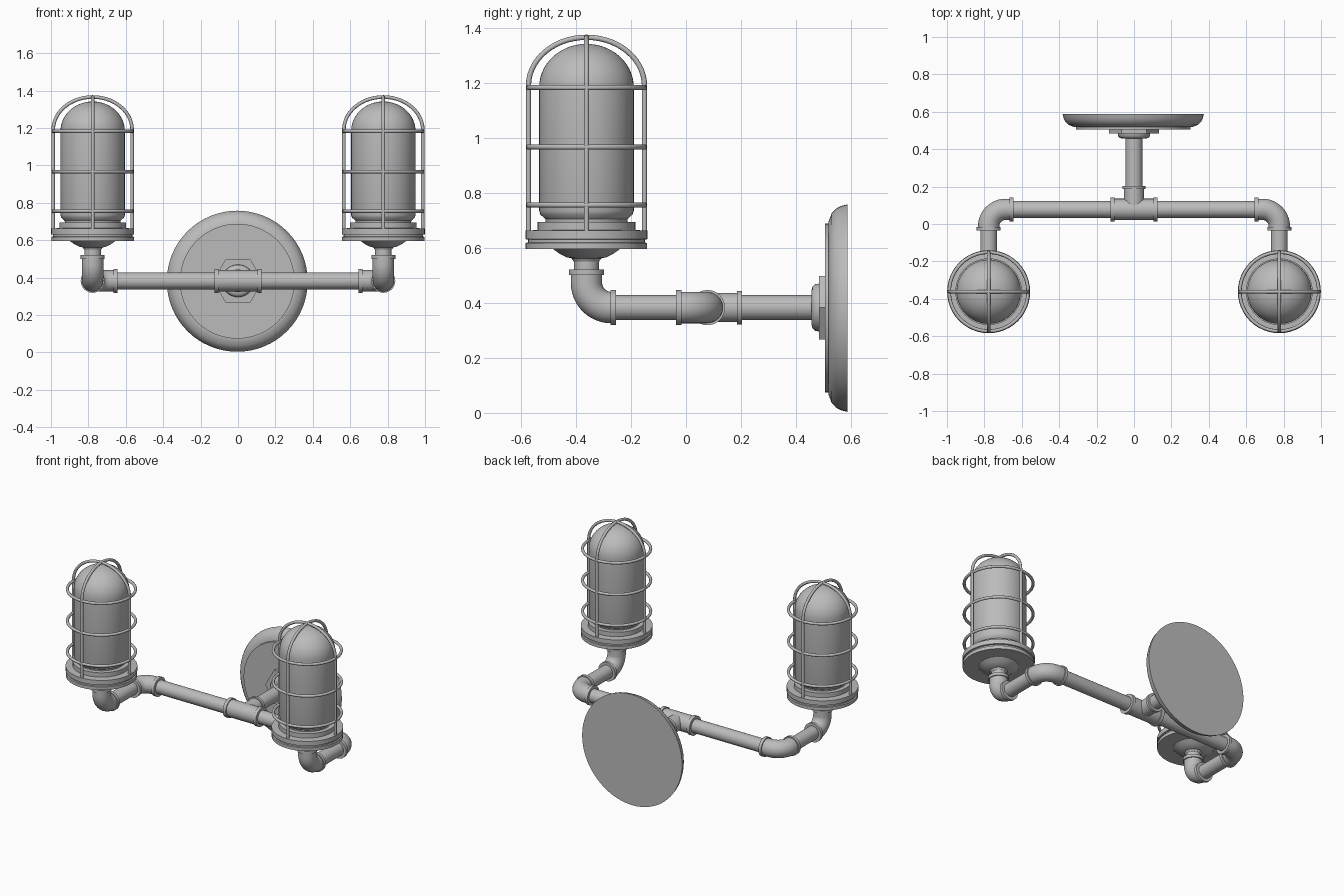
import bpy, bmesh, math
from mathutils import Vector, Matrix

if "Cube" in bpy.data.objects:
    bpy.data.objects.remove(bpy.data.objects["Cube"])

metal = bpy.data.materials.new("grey metal")
metal.diffuse_color = (0.5, 0.5, 0.5, 1)
metal.use_nodes = True
metal.node_tree.nodes["Principled BSDF"].inputs["Base Color"].default_value = metal.diffuse_color

PIPE_Z, PIPE_Y = 0.383, 0.078
LAMP_X, LAMP_Y = 0.777, -0.362
PIPE_R, FIT_R, COLLAR_R = 0.045, 0.057, 0.064


def finish(name, bm, angle=35):
    bmesh.ops.recalc_face_normals(bm, faces=bm.faces)
    me = bpy.data.meshes.new(name)
    bm.to_mesh(me)
    bm.free()
    ob = bpy.data.objects.new(name, me)
    bpy.context.collection.objects.link(ob)
    me.materials.append(metal)
    bpy.ops.object.select_all(action='DESELECT')
    ob.select_set(True)
    bpy.context.view_layer.objects.active = ob
    bpy.ops.object.shade_smooth_by_angle(angle=math.radians(angle))
    return ob


def lathe(name, profile, origin, axis=(0, 0, 1), sides=48):
    """Revolve (radius, distance along axis) points about an axis through origin."""
    bm = bmesh.new()
    rot = Vector((0, 0, 1)).rotation_difference(Vector(axis)).to_matrix().to_4x4()
    mat = Matrix.Translation(origin) @ rot
    rings = []
    for r, h in profile:
        n = 1 if r < 1e-5 else sides
        rings.append([bm.verts.new(mat @ Vector((r * math.cos(2 * math.pi * i / sides),
                                                 r * math.sin(2 * math.pi * i / sides), h)))
                      for i in range(n)])
    for a, b in zip(rings, rings[1:]):
        for i in range(sides):
            j = (i + 1) % sides
            quad = [a[i % len(a)], a[j % len(a)], b[j % len(b)], b[i % len(b)]]
            bm.faces.new(list(dict.fromkeys(quad)))
    return finish(name, bm)


def rod(name, start, end, r, sides=32):
    start, end = Vector(start), Vector(end)
    d = end - start
    return lathe(name, [(0, 0), (r, 0), (r, d.length), (0, d.length)], start, d.normalized(), sides)


def sweep(name, points, r, closed=False, sides=24):
    """Round tube along a planar path."""
    pts = [Vector(p) for p in points]
    n = len(pts)
    normal = (pts[1] - pts[0]).cross(pts[n // 2] - pts[0]).normalized()
    bm = bmesh.new()
    rings = []
    for k, p in enumerate(pts):
        a = pts[k - 1] if k or closed else p
        b = pts[(k + 1) % n] if k < n - 1 or closed else p
        side = (b - a).normalized().cross(normal)
        rings.append([bm.verts.new(p + r * (side * math.cos(t) + normal * math.sin(t)))
                      for t in (2 * math.pi * i / sides for i in range(sides))])
    for k in range(n if closed else n - 1):
        a, b = rings[k], rings[(k + 1) % n]
        for i in range(sides):
            j = (i + 1) % sides
            bm.faces.new((a[i], a[j], b[j], b[i]))
    if not closed:
        bm.faces.new(rings[0])
        bm.faces.new(rings[-1])
    return finish(name, bm, 50)


def elbow(name, corner, dir_a, dir_b, len_a, len_b, bend=0.09):
    """Quarter-turn fitting with a collar at each mouth."""
    c, a, b = Vector(corner), Vector(dir_a), Vector(dir_b)
    centre = c + bend * (a + b)
    path = [c + a * len_a]
    for i in range(13):
        t = math.pi / 2 * i / 12
        path.append(centre - bend * (b * math.cos(t) + a * math.sin(t)))
    path.append(c + b * len_b)
    sweep(name, path, FIT_R, sides=32)
    rod(name + "_collar_a", c + a * (len_a - 0.01), c + a * (len_a + 0.01), COLLAR_R)
    rod(name + "_collar_b", c + b * (len_b - 0.01), c + b * (len_b + 0.01), COLLAR_R)


# Wall plate, hexagonal nut and flange
lathe("wall_plate", [(0, 0.587), (0.377, 0.587), (0.372, 0.565), (0.362, 0.546), (0.345, 0.53),
                     (0.317, 0.519), (0.307, 0.518), (0.307, 0.505), (0, 0.505)],
      (-0.004, 0, PIPE_Z - 0.002), (0, 1, 0), 64)
nut = lathe("hex_nut", [(0, 0.484), (0.133, 0.484), (0.133, 0.506), (0, 0.506)],
            (0, 0, PIPE_Z), (0, 1, 0), 6)
lathe("flange", [(0, 0.456), (0.06, 0.456), (0.076, 0.46), (0.085, 0.47), (0.087, 0.485), (0, 0.485)],
      (0, 0, PIPE_Z), (0, 1, 0))

# Wall pipe, tee and cross pipe
rod("wall_pipe", (0, PIPE_Y, PIPE_Z), (0, 0.47, PIPE_Z), PIPE_R)
rod("tee_branch", (0, PIPE_Y, PIPE_Z), (0, 0.195, PIPE_Z), FIT_R - 0.004)
rod("tee_branch_collar", (0, 0.186, PIPE_Z), (0, 0.204, PIPE_Z), COLLAR_R - 0.003)
rod("tee_body", (-0.12, PIPE_Y, PIPE_Z), (0.12, PIPE_Y, PIPE_Z), FIT_R)
rod("cross_pipe", (-0.67, PIPE_Y, PIPE_Z), (0.67, PIPE_Y, PIPE_Z), PIPE_R)

for s, label in ((-1, "left"), (1, "right")):
    x = s * LAMP_X
    rod(label + "_tee_collar", (s * 0.103, PIPE_Y, PIPE_Z), (s * 0.125, PIPE_Y, PIPE_Z), COLLAR_R)

    # Arm: two elbows with a short pipe between, and a riser
    elbow(label + "_side_elbow", (x, PIPE_Y, PIPE_Z), (-s, 0, 0), (0, -1, 0), 0.122, 0.104)
    rod(label + "_arm_pipe", (x, -0.01, PIPE_Z), (x, -0.27, PIPE_Z), PIPE_R)
    elbow(label + "_upright_elbow", (x, LAMP_Y, PIPE_Z), (0, 1, 0), (0, 0, 1), 0.097, 0.128)
    rod(label + "_riser", (x, LAMP_Y, 0.5), (x, LAMP_Y, 0.58), PIPE_R)

    # Lamp base: flared cup, two stacked discs and the glass seat
    o = (x, LAMP_Y, 0)
    lathe(label + "_lamp_base",
          [(0, 0.55), (0.046, 0.55), (0.054, 0.562), (0.072, 0.566), (0.095, 0.577), (0.122, 0.596),
           (0.221, 0.596), (0.221, 0.618), (0.212, 0.62), (0.212, 0.63), (0.222, 0.632),
           (0.222, 0.663), (0.178, 0.665), (0.178, 0.695), (0, 0.695)], o)

    # Domed glass
    dome = [(0.172 * math.cos(t), 1.185 + 0.157 * math.sin(t))
            for t in (math.pi / 2 * i / 14 for i in range(14))]
    lathe(label + "_glass", [(0, 0.69), (0.148, 0.69), (0.15, 0.705), (0.168, 0.722), (0.172, 0.735)]
          + dome + [(0, 1.342)], o)

    # Cage: three hoops and two crossed arches
    for k, z in enumerate((0.756, 0.967, 1.183)):
        sweep(f"{label}_cage_hoop_{k + 1}",
              [(x + 0.211 * math.cos(2 * math.pi * i / 48), LAMP_Y + 0.211 * math.sin(2 * math.pi * i / 48), z)
               for i in range(48)], 0.0095, True, 10)
    for k, (dx, dy) in enumerate(((1, 0), (0, 1))):
        path = [(0.211, 0.65)] + [(0.211 * math.cos(t), 1.19 + 0.176 * math.sin(t))
                                  for t in (math.pi * i / 28 for i in range(29))] + [(-0.211, 0.65)]
        sweep(f"{label}_cage_arch_{k + 1}",
              [(x + dx * u, LAMP_Y + dy * u, z) for u, z in path], 0.0095, False, 10)
